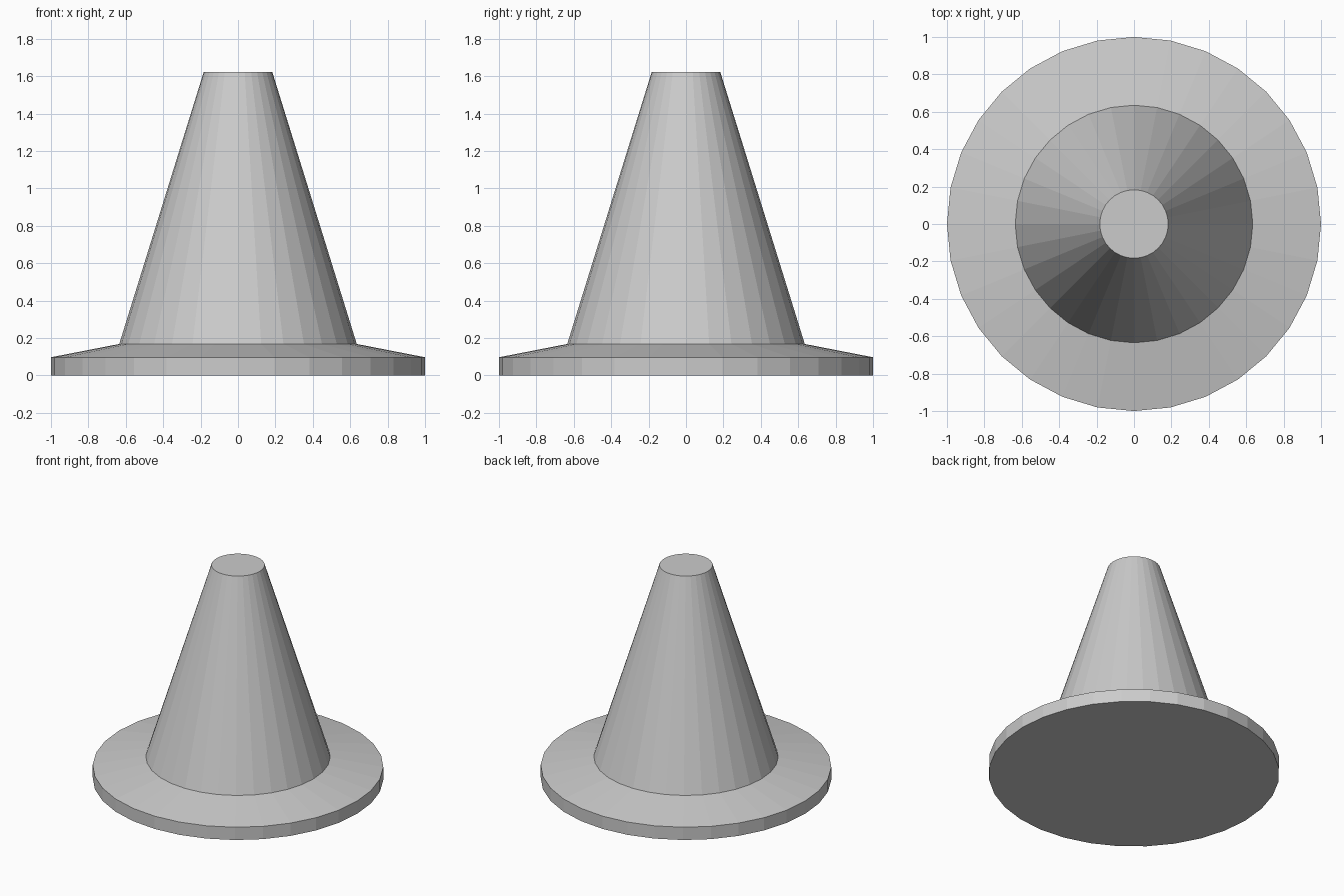
import bpy
import bmesh
from math import cos, sin, tau

if "Cube" in bpy.data.objects:
    bpy.data.objects.remove(bpy.data.objects["Cube"])

SIDES = 32

# Outline from the ground up: (radius, height)
PROFILE = [(1.0, 0.0), (1.0, 0.097), (0.635, 0.168), (0.183, 1.623)]


def lathe(name, profile, sides):
    """Closed flat-shaded solid of revolution with capped ends."""
    bm = bmesh.new()
    rings = [[bm.verts.new((r * cos(tau * i / sides), r * sin(tau * i / sides), z))
              for i in range(sides)] for r, z in profile]
    for low, high in zip(rings, rings[1:]):
        for i in range(sides):
            j = (i + 1) % sides
            bm.faces.new((low[i], low[j], high[j], high[i]))
    bm.faces.new(rings[0][::-1])
    bm.faces.new(rings[-1])
    mesh = bpy.data.meshes.new(name)
    bm.to_mesh(mesh)
    bm.free()
    obj = bpy.data.objects.new(name, mesh)
    bpy.context.collection.objects.link(obj)
    return obj


# Rim, sloped flange and tapered body in one solid
lathe("cone_with_round_base", PROFILE, SIDES)
